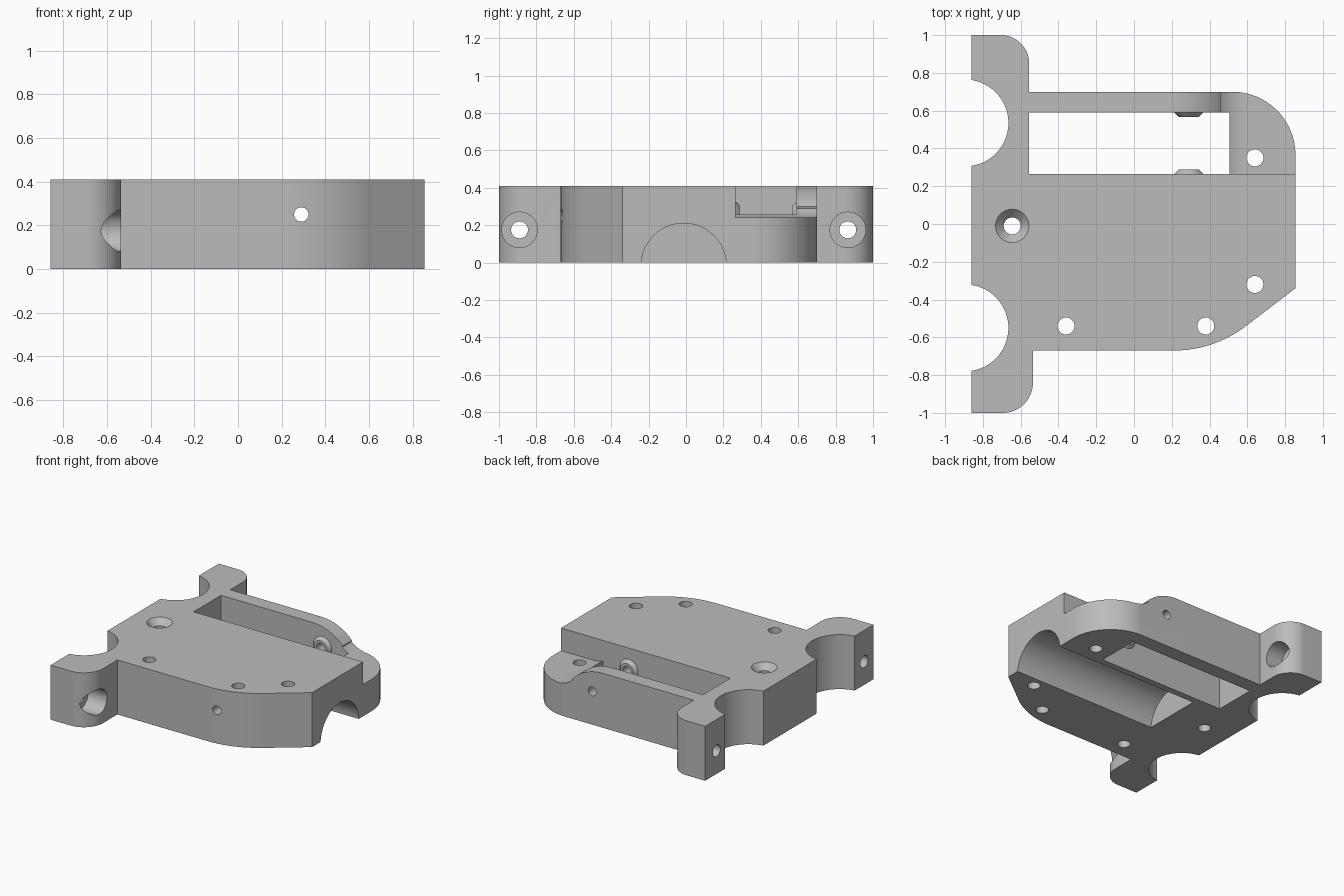
import bpy, bmesh, math
from mathutils import Matrix, Vector

if "Cube" in bpy.data.objects:
    bpy.data.objects.remove(bpy.data.objects["Cube"])

HEIGHT = 0.41
grey = bpy.data.materials.new("plain grey")
grey.use_nodes = True
COLOUR = (0.5, 0.5, 0.5, 1)
grey.diffuse_color = COLOUR
grey.node_tree.nodes["Principled BSDF"].inputs["Base Color"].default_value = COLOUR


def arc(cx, cy, r, start, end, n=24):
    angles = [math.radians(start + (end - start) * i / n) for i in range(n + 1)]
    return [(cx + r * math.cos(a), cy + r * math.sin(a)) for a in angles]


def finish(name, bm):
    bmesh.ops.recalc_face_normals(bm, faces=bm.faces)
    mesh = bpy.data.meshes.new(name)
    bm.to_mesh(mesh)
    bm.free()
    mesh.materials.append(grey)
    obj = bpy.data.objects.new(name, mesh)
    bpy.context.collection.objects.link(obj)
    return obj


def prism(name, points, offset):
    """Extrude a closed loop of 3D points along an offset."""
    bm = bmesh.new()
    face = bm.faces.new([bm.verts.new(p) for p in points])
    new = bmesh.ops.extrude_face_region(bm, geom=[face])["geom"]
    bmesh.ops.translate(bm, vec=offset, verts=[v for v in new if isinstance(v, bmesh.types.BMVert)])
    return finish(name, bm)


def cone(name, start, end, r1, r2=None, sides=48):
    """Cylinder or cone running between two points."""
    a, b = Vector(start), Vector(end)
    turn = (b - a).to_track_quat("Z", "Y").to_matrix().to_4x4()
    bm = bmesh.new()
    bmesh.ops.create_cone(bm, cap_ends=True, segments=sides, radius1=r1,
                          radius2=r1 if r2 is None else r2, depth=(b - a).length,
                          matrix=Matrix.Translation((a + b) / 2) @ turn)
    return finish(name, bm)


def combine(tool, operation="DIFFERENCE"):
    mod = body.modifiers.new(tool.name, "BOOLEAN")
    mod.operation, mod.solver, mod.object = operation, "EXACT", tool
    bpy.context.view_layer.objects.active = body
    bpy.ops.object.modifier_apply(modifier=mod.name)
    bpy.data.objects.remove(tool)


# Plate outline, clockwise from the rear left post
outline = [(-0.86, 1)] + arc(-0.705, 0.85, 0.15, 90, 0) + [(-0.555, 0.70)]
outline += arc(0.52, 0.365, 0.335, 90, 0) + [(0.855, -0.34)]
outline += arc(0.21, -0.04, 0.63, -52, -90) + [(-0.535, -0.67)]
outline += arc(-0.695, -0.84, 0.16, 0, -90) + [(-0.86, -1)]
body = prism("bracket_body", [(x, y, 0) for x, y in outline], (0, 0, HEIGHT))

# Round clearances in the left edge
for y in (0.535, -0.55):
    combine(cone("edge_scoop", (-0.895, y, -0.1), (-0.895, y, 0.6), 0.23, sides=96))

# Lowered rear corner with an S-shaped ramp
ramp = arc(0.20, 0.05, 0.36, 90, 44) + arc(0.585, 0.434, 0.194, 226, 270)[1:]
ramp = [(0.20, 0.6)] + ramp + [(1, 0.24), (1, 0.6)]
combine(prism("ramp_cut", [(x, 0.265, z) for x, z in ramp], (0, 1, 0)))

# Long rear window
window = [(-0.555, 0.265), (0.505, 0.265), (0.505, 0.59), (-0.555, 0.59)]
combine(prism("window_cut", [(x, y, -0.1) for x, y in window], (0, 0, 0.8)))

# Half-round channel underneath, open at one end
combine(cone("channel_cut", (-0.355, -0.012, -0.018), (1, -0.012, -0.018), 0.228, sides=96))

# Tapered pivot bosses facing each other across the window
for wall, tip in ((0.255, 0.289), (0.60, 0.567)):
    combine(cone("pivot_boss", (0.29, wall, 0.25), (0.29, tip, 0.25), 0.086, 0.053), "UNION")
combine(cone("pivot_hole", (0.29, -1.2, 0.25), (0.29, 1.2, 0.25), 0.033))

# Vertical screw holes, one countersunk
for x, y in ((0.64, 0.35), (0.64, -0.32), (0.38, -0.54), (-0.36, -0.54), (-0.645, -0.01)):
    combine(cone("screw_hole", (x, y, -0.1), (x, y, 0.6), 0.045))
combine(cone("countersink", (-0.645, -0.01, HEIGHT - 0.045), (-0.645, -0.01, HEIGHT + 0.01),
             0.045, 0.098))

# Counterbored cross holes in the posts
for y in (-0.89, 0.865):
    combine(cone("post_hole", (-1, y, 0.175), (-0.4, y, 0.175), 0.045))
    combine(cone("post_counterbore", (-0.69, y, 0.175), (-0.4, y, 0.175), 0.095))

bpy.ops.object.select_all(action="DESELECT")
body.select_set(True)
bpy.context.view_layer.objects.active = body
bpy.ops.object.shade_smooth_by_angle(angle=math.radians(25))
